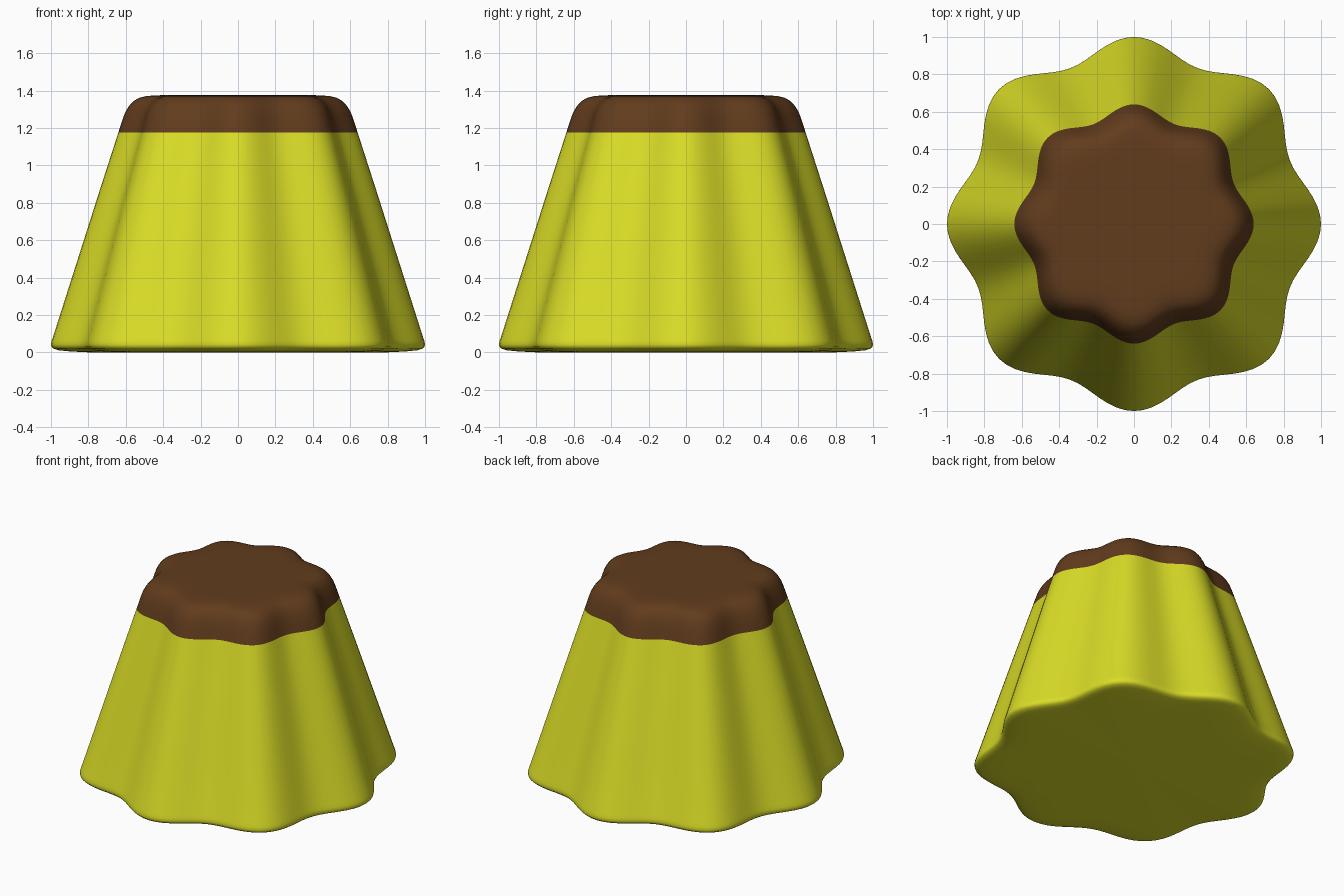
import bpy, bmesh, math

if "Cube" in bpy.data.objects:
    bpy.data.objects.remove(bpy.data.objects["Cube"])

SEGMENTS = 128


def outline(a):
    # eight soft lobes, the diagonal ones slightly broader
    return 0.955 + 0.055 * math.cos(8 * a) - 0.010 * math.cos(4 * a)


def fluted_part(name, profile, color):
    """Sweep a (radius, z) profile round the fluted outline, closing at zero radius."""
    bm = bmesh.new()
    rings = []
    for r, z in profile:
        if r == 0:
            rings.append([bm.verts.new((0, 0, z))])
            continue
        ring = []
        for i in range(SEGMENTS):
            a = 2 * math.pi * i / SEGMENTS
            k = r * outline(a) / outline(0)
            ring.append(bm.verts.new((k * math.cos(a), k * math.sin(a), z)))
        rings.append(ring)
    for lo, hi in zip(rings, rings[1:]):
        for i in range(SEGMENTS):
            j = (i + 1) % SEGMENTS
            if len(lo) == 1:
                bm.faces.new((lo[0], hi[j], hi[i]))
            elif len(hi) == 1:
                bm.faces.new((lo[i], lo[j], hi[0]))
            else:
                bm.faces.new((lo[i], lo[j], hi[j], hi[i]))
    for f in bm.faces:
        f.smooth = True
    mesh = bpy.data.meshes.new(name)
    bm.to_mesh(mesh)
    bm.free()
    mat = bpy.data.materials.new(name)
    mat.diffuse_color = (*color, 1)
    mat.use_nodes = True
    mat.node_tree.nodes["Principled BSDF"].inputs["Base Color"].default_value = mat.diffuse_color
    mesh.materials.append(mat)
    obj = bpy.data.objects.new(name, mesh)
    bpy.context.collection.objects.link(obj)


# Custard body: flat underside, tight rounded foot, straight tapering wall
body = [(0, 0), (0.80, 0.001), (0.90, 0.006), (0.96, 0.012), (0.985, 0.02),
        (0.997, 0.03), (1.0, 0.043), (0.997, 0.06), (0.99, 0.08),
        (0.87, 0.457), (0.75, 0.834), (0.64, 1.175)]
fluted_part("custard_body", body, (0.70, 0.72, 0.02))

# Caramel cap: continues the wall, rounds over to a flat top
cap = [(0.64, 1.175), (0.622, 1.232), (0.605, 1.28), (0.585, 1.315),
       (0.56, 1.343), (0.53, 1.361), (0.49, 1.371), (0.44, 1.375),
       (0.38, 1.376), (0, 1.376)]
fluted_part("caramel_cap", cap, (0.12, 0.045, 0.012))
